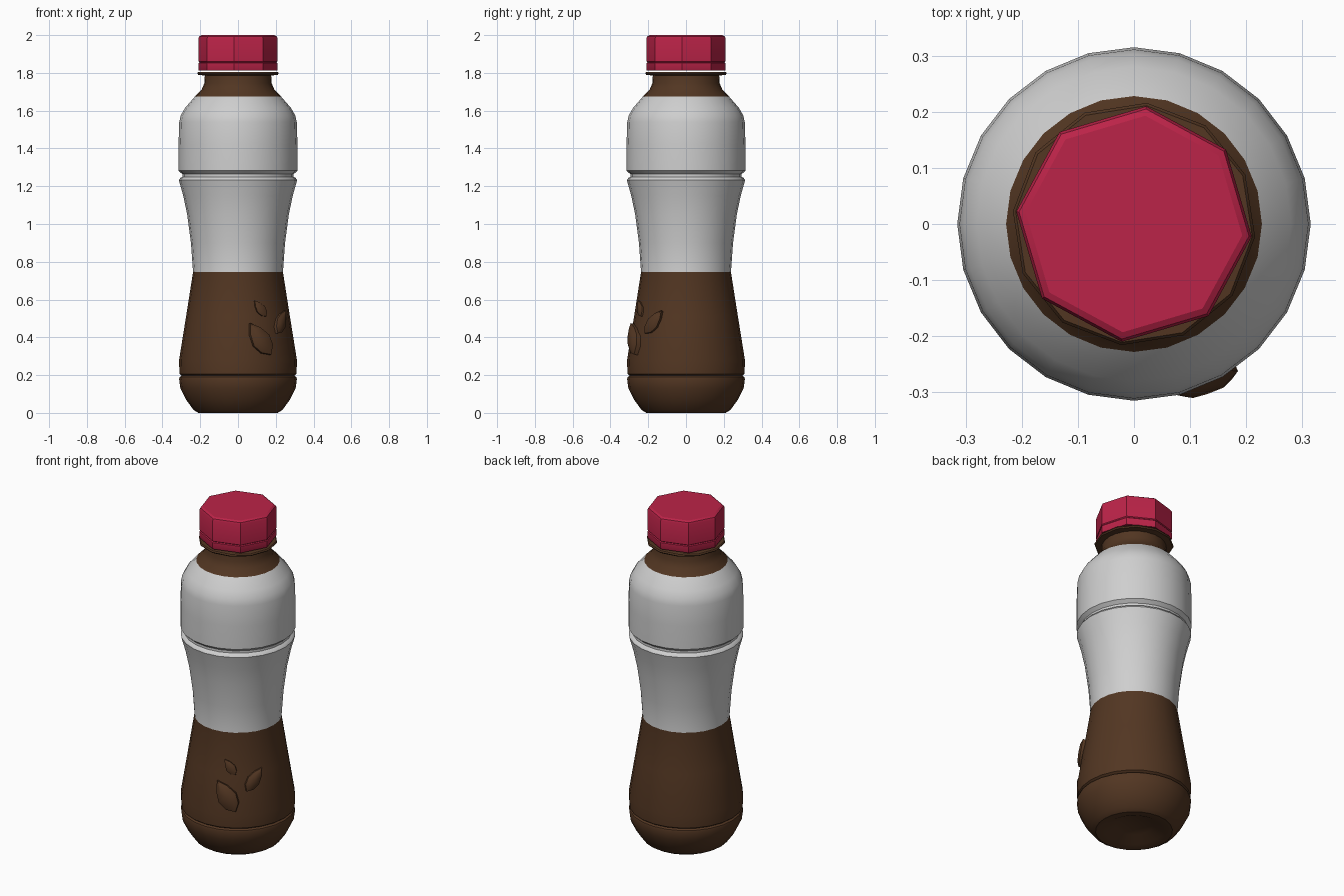
import bpy, math
from mathutils import Vector, Matrix

cube = bpy.data.objects.get("Cube")
if cube:
    bpy.data.objects.remove(cube)


def material(name, rgb):
    m = bpy.data.materials.new(name)
    m.use_nodes = True
    m.diffuse_color = (*rgb, 1)
    m.node_tree.nodes["Principled BSDF"].inputs["Base Color"].default_value = (*rgb, 1)
    return m


brown = material("brown", (0.085, 0.037, 0.016))
white = material("white", (0.62, 0.62, 0.62))
red = material("red", (0.50, 0.017, 0.065))


def lathe(name, profile, sides, mats, turn=0, angle=35):
    """Spin (radius, height) points around z; radius 0 closes to a pole."""
    verts, rings, faces = [], [], []
    for r, z in profile:
        n = sides if r else 1
        rings.append([len(verts) + i for i in range(n)])
        for i in range(n):
            a = math.radians(turn) + math.tau * i / sides
            verts.append((r * math.cos(a), r * math.sin(a), z))
    for lo, hi in zip(rings, rings[1:]):
        for i in range(sides):
            j = (i + 1) % sides
            loop = [lo[i % len(lo)], lo[j % len(lo)], hi[j % len(hi)], hi[i % len(hi)]]
            faces.append(list(dict.fromkeys(loop)))
    return finish(name, verts, faces, mats, angle)


def finish(name, verts, faces, mats, angle):
    mesh = bpy.data.meshes.new(name)
    mesh.from_pydata(verts, [], faces)
    for m in mats:
        mesh.materials.append(m)
    ob = bpy.data.objects.new(name, mesh)
    bpy.context.collection.objects.link(ob)
    bpy.ops.object.select_all(action="DESELECT")
    ob.select_set(True)
    bpy.context.view_layer.objects.active = ob
    bpy.ops.object.shade_smooth_by_angle(angle=math.radians(angle))
    return ob


# Bottle: hollow base, grooved foot, waist, shoulder and neck
LABEL_LOW, LABEL_HIGH = 0.745, 1.675
body = lathe("bottle", [
    (0, 0.04), (0.1, 0.035), (0.16, 0.005), (0.21, 0), (0.235, 0.015), (0.275, 0.07),
    (0.305, 0.13), (0.312, 0.18), (0.309, 0.19), (0.298, 0.197), (0.31, 0.206),
    (0.312, 0.28), (0.275, 0.51), (0.238, LABEL_LOW), (0.249, 0.9), (0.269, 1.05),
    (0.29, 1.15), (0.313, 1.232), (0.306, 1.243), (0.295, 1.25), (0.295, 1.264),
    (0.315, 1.282), (0.315, 1.42), (0.311, 1.54), (0.303, 1.575), (0.28, 1.615),
    (0.228, LABEL_HIGH), (0.193, 1.71), (0.178, 1.745), (0.175, 1.8), (0, 1.8),
], 24, [brown, white])
for p in body.data.polygons:
    p.material_index = int(LABEL_LOW < p.center.z < LABEL_HIGH)

# Neck flange under the cap
lathe("neck_flange", [(0.17, 1.785), (0.212, 1.79), (0.217, 1.797), (0.212, 1.804),
                      (0.17, 1.806)], 12, [brown], turn=-6)

# Eight-sided cap with its tamper ring
lathe("tamper_ring", [(0.17, 1.812), (0.208, 1.812), (0.211, 1.818), (0.211, 1.852),
                      (0.204, 1.857)], 8, [red], turn=-6, angle=30)
lathe("cap", [(0.204, 1.855), (0.211, 1.861), (0.211, 1.982), (0.206, 1.993),
              (0.194, 2.0), (0, 2.0)], 8, [red], turn=-6, angle=30)


def leaf(name, azimuth, z, length, width, tilt, height):
    """Raised pointed leaf lying on the sloping lower wall."""
    a = math.radians(azimuth)
    wall = 0.312 - 0.16 * (z - 0.28)
    out = Vector((math.cos(a), math.sin(a), 0.16)).normalized()
    side = Vector((-math.sin(a), math.cos(a), 0))
    basis = Matrix((side, out.cross(side), out)).transposed()
    spin = Matrix.Rotation(math.radians(tilt), 3, "Z")
    origin = Vector((wall * math.cos(a), wall * math.sin(a), z))
    outline = [(0, 0.5), (-0.32, 0.25), (-0.5, -0.05), (-0.36, -0.32),
               (0, -0.5), (0.36, -0.32), (0.5, -0.05), (0.32, 0.25)]
    n = len(outline)
    local = [(x * width * s, y * length * s, h)
             for s, h in ((1, -0.03), (1, height * 0.45), (0.6, height * 0.9))
             for x, y in outline] + [(0, 0, height)]
    faces = [(k + i, k + (i + 1) % n, k + n + (i + 1) % n, k + n + i)
             for k in (0, n) for i in range(n)]
    faces += [(2 * n + i, 2 * n + (i + 1) % n, 3 * n) for i in range(n)]
    verts = [origin + basis @ (spin @ Vector(v)) for v in local]
    finish(name, verts, faces, [brown], 50)


# Leaf relief on the front left
leaf("large_leaf", -67, 0.39, 0.2, 0.11, 33, 0.032)
leaf("middle_leaf", -37, 0.48, 0.155, 0.075, -38, 0.024)
leaf("small_leaf", -64, 0.552, 0.105, 0.055, 36, 0.014)
